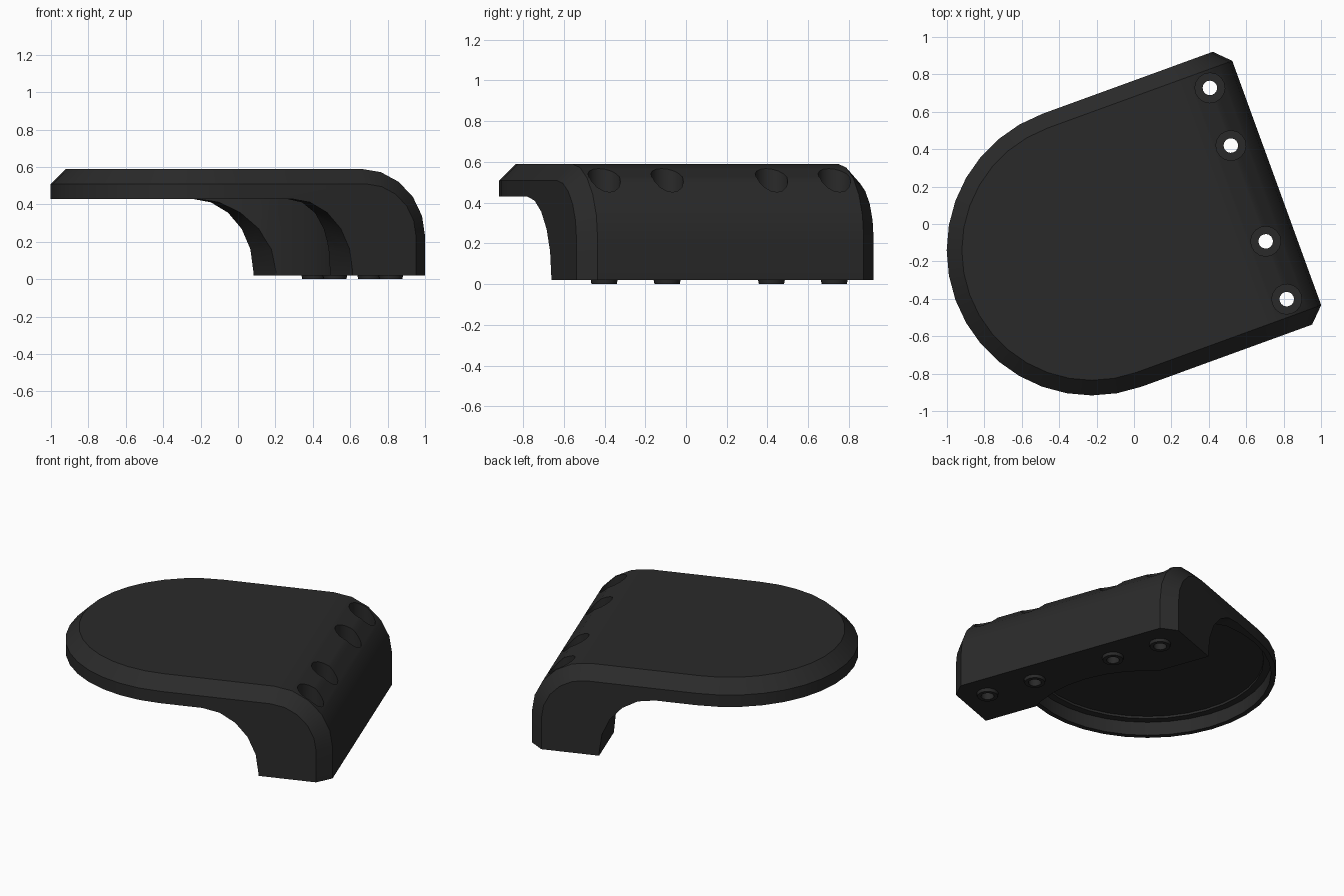
import bpy, bmesh
from math import sin, cos, pi, radians
from mathutils import Matrix

if "Cube" in bpy.data.objects:
    bpy.data.objects.remove(bpy.data.objects["Cube"])

# Local frame: x runs from the round end to the screwed leg, then the whole part is turned 20 degrees
PLACE = Matrix.Rotation(radians(20), 4, 'Z') @ Matrix.Translation((0, -0.055, 0))
R, CH = 0.776, 0.081          # half width and edge chamfer
CX, XMAX = -0.26, 0.792       # centre of round end, outer leg face
TOP, UNDER, BASE = 0.59, 0.43, 0.02
ARC_X, ARC_Z, ARC_R = 0.427, 0.225, 0.365
HOLES = [(0.63, v) for v in (0.6, 0.272, -0.273, -0.602)]
N, SEMI = 5, 18

mat = bpy.data.materials.new("dark_plastic")
mat.diffuse_color = (0.023, 0.023, 0.023, 1)
mat.use_nodes = True
mat.node_tree.nodes["Principled BSDF"].inputs["Base Color"].default_value = mat.diffuse_color


def finish(bm, name):
    bmesh.ops.recalc_face_normals(bm, faces=bm.faces[:])
    bm.transform(PLACE)
    me = bpy.data.meshes.new(name)
    bm.to_mesh(me)
    bm.free()
    me.materials.append(mat)
    ob = bpy.data.objects.new(name, me)
    bpy.context.collection.objects.link(ob)
    return ob


def lathe(bm, profile, x, y, segs, tube=False):
    rings = [[bm.verts.new((x + r * cos(2 * pi * i / segs), y + r * sin(2 * pi * i / segs), z))
              for i in range(segs)] for r, z in profile]
    pairs = list(zip(rings, rings[1:]))
    if tube:
        pairs.append((rings[-1], rings[0]))
    else:
        bm.faces.new(rings[0])
        bm.faces.new(rings[-1])
    for a, b in pairs:
        for i in range(segs):
            j = (i + 1) % segs
            bm.faces.new((a[i], a[j], b[j], b[i]))


def contour(bm, inset):
    """Up one side of the leg, round the plate, down the other side."""
    r, half = ARC_R - inset, R - CH + inset
    side = [(XMAX - inset, BASE)]
    side += [(ARC_X + r * cos(pi / 2 * i / N), ARC_Z + r * sin(pi / 2 * i / N)) for i in range(N + 1)]
    pts = [(x, half, z) for x, z in side]
    pts += [(CX - half * sin(pi * i / SEMI), half * cos(pi * i / SEMI), TOP - inset)
            for i in range(SEMI + 1)]
    pts += [(x, -half, z) for x, z in reversed(side)]
    return [bm.verts.new(p) for p in pts]


# Cover body: chamfered plate bending down into the leg
bm = bmesh.new()
A, B = contour(bm, 0), contour(bm, CH)
k = N + 2                                   # points on each leg side
for i in range(len(A) - 1):                 # chamfer band
    bm.faces.new((A[i], A[i + 1], B[i + 1], B[i]))
for i in range(k - 1):                      # rounded outer bend
    bm.faces.new((A[i], A[i + 1], A[-2 - i], A[-1 - i]))
bm.faces.new(A[k - 1:len(A) - k + 1])       # flat top
E = [bm.verts.new((v.co.x, v.co.y, UNDER)) for v in B[k:-k]]
for i in range(SEMI):                       # round wall
    bm.faces.new((B[k + i], B[k + i + 1], E[i + 1], E[i]))
fillet = [(0.35 * sin(pi / 2 * i / N), 0.04 + (UNDER - 0.04) * cos(pi / 2 * i / N))
          for i in range(N + 1)] + [(0.35, BASE)]
FP, FM = [[bm.verts.new((x, s * R, z)) for x, z in fillet] for s in (1, -1)]
for i in range(len(fillet) - 1):            # inner bend
    bm.faces.new((FP[i], FP[i + 1], FM[i + 1], FM[i]))
bm.faces.new(E + [FM[0], FP[0]])            # plate underside
bm.faces.new(B[:k + 1] + [E[0]] + FP)       # leg ends
bm.faces.new(B[::-1][:k + 1] + [E[-1]] + FM)
bm.faces.new((A[0], B[0], FP[-1], FM[-1], B[-1], A[-1]))
body = finish(bm, "cover_body")

# Cutter: round recess below the plate and counterbored screw holes
bm = bmesh.new()
lathe(bm, [(0.745, -0.1), (0.745, 0.52), (0.70, 0.52), (0.70, 0.535)], CX, 0, 36)
for x, y in HOLES:
    lathe(bm, [(0.039, -0.1), (0.039, 0.12), (0.08, 0.12), (0.08, 0.8)], x, y, 16)
cutter = finish(bm, "cutter")
cutter.hide_render = True

mod = body.modifiers.new("cut", 'BOOLEAN')
mod.operation, mod.solver, mod.object = 'DIFFERENCE', 'EXACT', cutter
bpy.context.view_layer.objects.active = body
bpy.ops.object.modifier_apply(modifier="cut")
bpy.data.objects.remove(cutter)

# Small feet ringing the screw holes
bm = bmesh.new()
for x, y in HOLES:
    lathe(bm, [(0.039, 0.021), (0.039, 0.0), (0.062, 0.0), (0.066, 0.021)], x, y, 16, True)
feet = finish(bm, "screw_feet")

for ob in (body, feet):
    bpy.ops.object.select_all(action='DESELECT')
    ob.select_set(True)
    bpy.context.view_layer.objects.active = ob
    bpy.ops.object.shade_smooth_by_angle(angle=radians(30))
